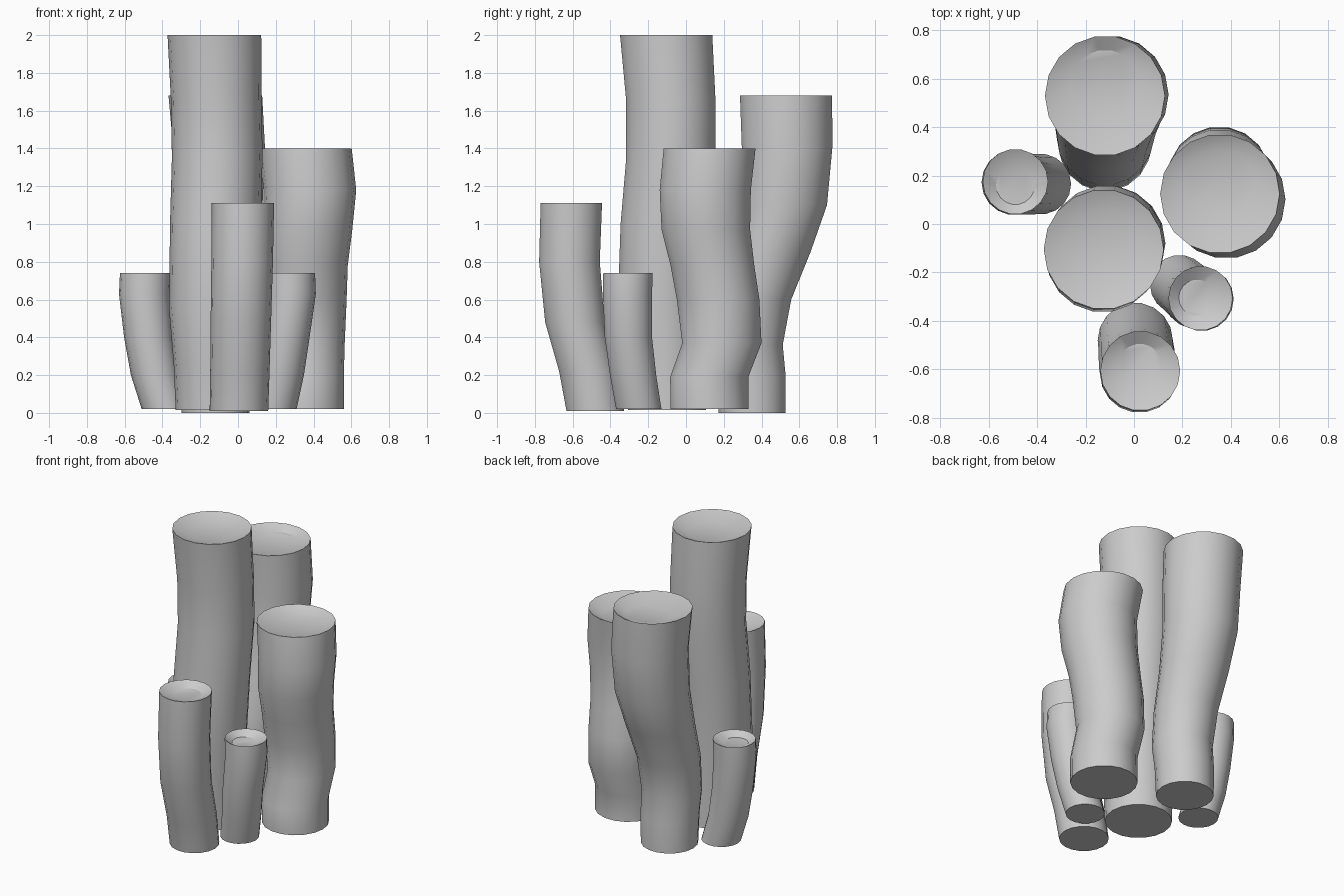
import bpy, bmesh
from math import cos, sin, pi

SIDES = 18

def tube(name, rings, dish):
    """Loft circles (x, y, z, r); dish = centre and radius of the sunken top disc."""
    bm = bmesh.new()
    x, y, z, r = rings[-1]
    dx, dy, dr = dish
    loops = []
    for cx, cy, cz, cr in rings + [(dx, dy, z - 0.035, dr)]:
        loops.append([bm.verts.new((cx + cr * cos(2 * pi * i / SIDES),
                                    cy + cr * sin(2 * pi * i / SIDES), cz))
                      for i in range(SIDES)])
    for a, b in zip(loops, loops[1:]):
        for i in range(SIDES):
            j = (i + 1) % SIDES
            bm.faces.new((a[i], a[j], b[j], b[i]))
    bm.faces.new(loops[0][::-1])
    bm.faces.new(loops[-1])
    me = bpy.data.meshes.new(name)
    bm.to_mesh(me)
    bm.free()
    ob = bpy.data.objects.new(name, me)
    bpy.context.collection.objects.link(ob)
    bpy.ops.object.select_all(action='DESELECT')
    ob.select_set(True)
    bpy.context.view_layer.objects.active = ob
    bpy.ops.object.shade_smooth_by_angle(angle=pi / 6)

# Tallest tube in the middle
tube("tall_tube", [(-.12, -.10, .015, .21), (-.125, -.11, .25, .215), (-.13, -.13, .55, .235),
                   (-.12, -.11, 1.0, .24), (-.11, -.08, 1.35, .24), (-.115, -.08, 1.65, .24),
                   (-.125, -.105, 2.0, .248)], (-.125, -.09, .15))
# Back tube, bending backwards
tube("back_tube", [(-.12, .35, 0, .18), (-.12, .345, .2, .185), (-.12, .325, .36, .19),
                   (-.12, .36, .6, .20), (-.115, .445, .85, .217), (-.105, .515, 1.1, .235),
                   (-.10, .535, 1.4, .243), (-.12, .53, 1.68, .248)], (-.12, .575, .145))
# Wide tube on the right
tube("right_tube", [(.35, .125, .02, .21), (.35, .123, .19, .21), (.352, .19, .37, .213),
                    (.353, .17, .6, .222), (.356, .14, .78, .225), (.367, .105, .97, .238),
                    (.381, .102, 1.18, .245), (.355, .125, 1.4, .247)], (.35, .165, .145))
# Front tube
tube("front_tube", [(.005, -.48, .01, .155), (.01, -.517, .22, .157), (.015, -.588, .48, .16),
                    (.022, -.617, .8, .163), (.026, -.607, 1.11, .165)], (.025, -.585, .09))
# Small tubes either side
tube("small_left_tube", [(-.385, .165, .02, .125), (-.44, .165, .2, .127), (-.473, .168, .4, .13),
                         (-.495, .172, .63, .135), (-.49, .175, .74, .135)], (-.49, .16, .08))
tube("small_right_tube", [(.188, -.25, .02, .122), (.225, -.28, .2, .124), (.252, -.305, .4, .127),
                          (.28, -.31, .63, .132), (.275, -.307, .74, .133)], (.26, -.305, .075))
